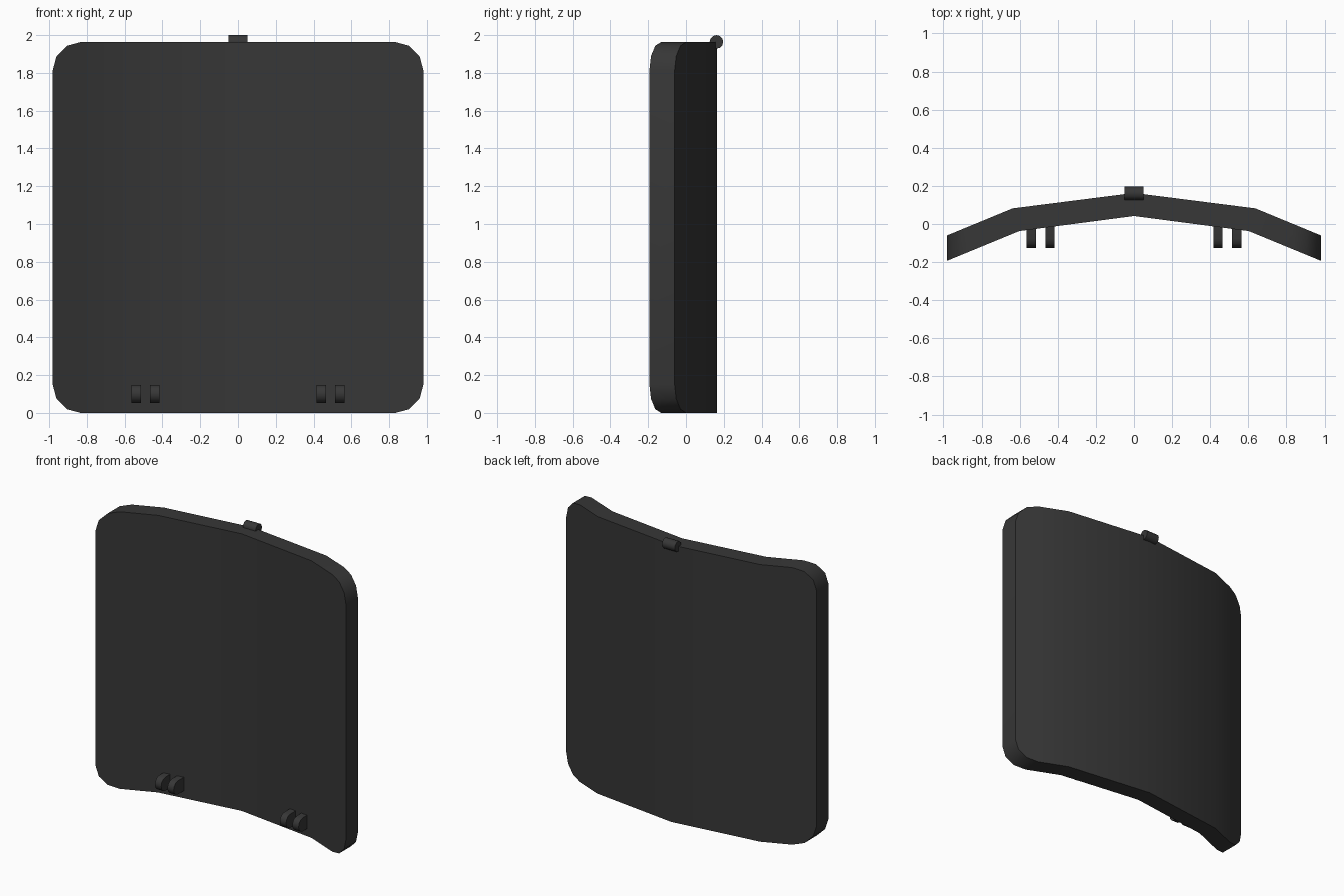
import bpy, bmesh, math
from mathutils import Matrix

if "Cube" in bpy.data.objects:
    bpy.data.objects.remove(bpy.data.objects["Cube"])

mat = bpy.data.materials.new("charcoal")
mat.diffuse_color = (0.038, 0.038, 0.038, 1)
mat.use_nodes = True
mat.node_tree.nodes["Principled BSDF"].inputs["Base Color"].default_value = mat.diffuse_color


def finish(bm, name, angle):
    bmesh.ops.recalc_face_normals(bm, faces=bm.faces[:])
    me = bpy.data.meshes.new(name)
    bm.to_mesh(me)
    bm.free()
    me.materials.append(mat)
    me.shade_smooth()
    me.set_sharp_from_angle(angle=math.radians(angle))
    ob = bpy.data.objects.new(name, me)
    bpy.context.collection.objects.link(ob)
    return ob


def lerp(x, pts):
    x = abs(x)
    for (x0, y0), (x1, y1) in zip(pts, pts[1:]):
        if x <= x1 + 1e-6:
            return y0 + (y1 - y0) * (x - x0) / (x1 - x0)


# Curved panel: vertical columns between a bent front and back profile
H, W, R = 1.963, 0.981, 0.148
front = [(0, 0.042), (0.602, -0.037), (W, -0.193)]
back = [(0, 0.163), (0.637, 0.082), (W, -0.06)]
half = [(0, 0, 0), (0.602, 0.637, 0)]          # front x, back x, corner inset
for i in range(4):
    a = math.radians(90 - 30 * i)
    x = W - R + R * math.cos(a)
    half.append((x, x, R - R * math.sin(a)))
columns = [(-f, -b, c) for f, b, c in half[:0:-1]] + half
bm = bmesh.new()
rings = []
for fx, bx, c in columns:
    fy, by = lerp(fx, front), lerp(bx, back)
    rings.append([bm.verts.new(p) for p in (
        (fx, fy, c), (fx, fy, H - c), (bx, by, H - c), (bx, by, c))])
for r, s in zip(rings, rings[1:]):
    for k in range(4):
        n = (k + 1) % 4
        bm.faces.new((r[k], r[n], s[n], s[k]))
bm.faces.new(rings[0])
bm.faces.new(rings[-1])
finish(bm, "curved_panel", 40)

# Hinge pin on the top edge
bm = bmesh.new()
bmesh.ops.create_cone(bm, cap_ends=True, segments=12, radius1=0.036, radius2=0.036,
                      depth=0.1, matrix=Matrix.Translation((0, 0.161, 1.964))
                      @ Matrix.Rotation(math.pi / 2, 4, 'Y'))
finish(bm, "top_pin", 40)


# Paired round-nosed lugs low on the front
def lug(x0, x1, name):
    r, cy, cz = 0.048, -0.078, 0.1
    prof = [(0.03, cz - r)]
    for i in range(7):
        a = math.radians(-90 + 30 * i)
        prof.append((cy - r * math.cos(a), cz + r * math.sin(a)))
    prof.append((0.03, cz + r))
    bm = bmesh.new()
    a = [bm.verts.new((x0, y, z)) for y, z in prof]
    b = [bm.verts.new((x1, y, z)) for y, z in prof]
    bm.faces.new(a)
    bm.faces.new(b)
    for i in range(len(a)):
        j = (i + 1) % len(a)
        bm.faces.new((a[i], a[j], b[j], b[i]))
    finish(bm, name, 40)


for side, sn in ((-1, "left"), (1, "right")):
    for x0, x1, pn in ((0.416, 0.465, "inner"), (0.514, 0.563, "outer")):
        lug(side * x0, side * x1, f"{sn}_{pn}_lug")
